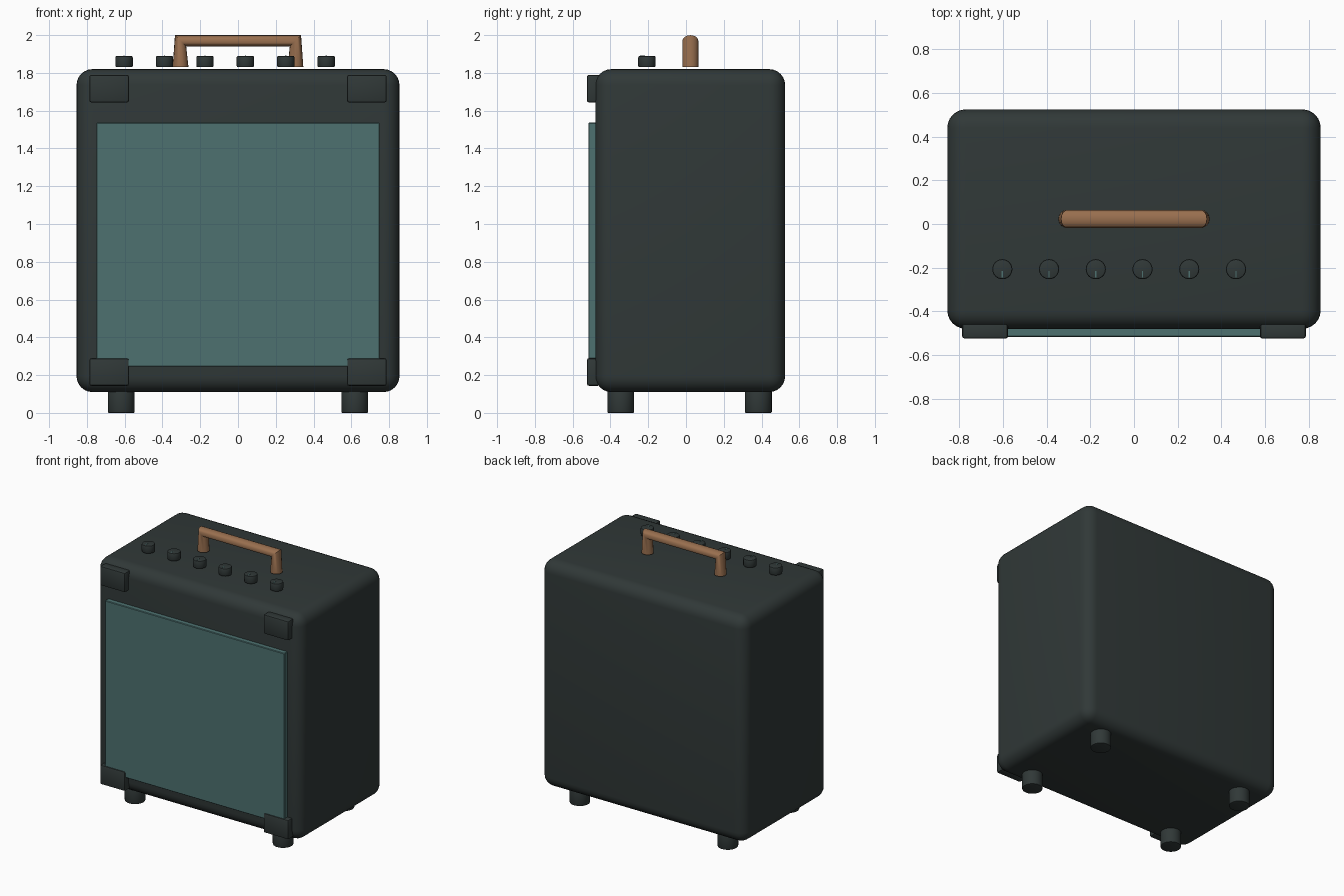
import bpy
import math

cube = bpy.data.objects.get("Cube")
if cube:
    bpy.data.objects.remove(cube, do_unlink=True)


def material(name, rgb):
    m = bpy.data.materials.new(name)
    m.use_nodes = True
    m.diffuse_color = (*rgb, 1)
    m.node_tree.nodes["Principled BSDF"].inputs["Base Color"].default_value = (*rgb, 1)
    return m


DARK = material("dark_charcoal", (0.03, 0.04, 0.039))
TEAL = material("teal_cloth", (0.074, 0.165, 0.162))
TAN = material("tan_leather", (0.32, 0.16, 0.078))


def finish(ob, name, mat, bevel=0, segments=2):
    ob.name = name
    ob.data.materials.append(mat)
    if bevel:
        mod = ob.modifiers.new("Bevel", "BEVEL")
        mod.width = bevel
        mod.segments = segments
        mod.limit_method = "ANGLE"
        mod.angle_limit = math.radians(40)
        bpy.ops.object.modifier_apply(modifier=mod.name)
    bpy.ops.object.shade_smooth_by_angle(angle=math.radians(35))
    return ob


def box(name, x, y, z, mat, bevel=0, segments=2):
    """Box from its (low, high) extent on each axis."""
    spans = (x, y, z)
    bpy.ops.mesh.primitive_cube_add(size=1, location=[(a + b) / 2 for a, b in spans])
    ob = bpy.context.object
    ob.scale = [b - a for a, b in spans]
    bpy.ops.object.transform_apply(location=False, rotation=False, scale=True)
    return finish(ob, name, mat, bevel, segments)


def cylinder(name, x, y, z, radius, mat, bevel):
    bpy.ops.mesh.primitive_cylinder_add(
        vertices=32, radius=radius, depth=z[1] - z[0], location=(x, y, sum(z) / 2))
    return finish(bpy.context.object, name, mat, bevel)


# Cabinet and speaker cloth
box("cabinet", (-0.855, 0.855), (-0.48, 0.525), (0.11, 1.82), DARK, 0.085, 6)
box("speaker_cloth", (-0.75, 0.75), (-0.517, -0.46), (0.245, 1.537), TEAL, 0.004, 1)

# Corner guards and feet, mirrored left and right
for side, sx in (("left", 1), ("right", -1)):
    x = sorted((sx * 0.577, sx * 0.787))
    for level, z in (("lower", (0.143, 0.29)), ("upper", (1.643, 1.79))):
        box(f"{level}_{side}_corner_guard", x, (-0.525, -0.455), z, DARK, 0.012)
    for end, y in (("front", -0.345), ("back", 0.383)):
        cylinder(f"{end}_{side}_foot", sx * 0.618, y, (0, 0.13), 0.071, DARK, 0.006)

# Row of control knobs with pointer marks
for i in range(6):
    x = -0.603 + i * 0.214
    cylinder(f"knob_{i + 1}", x, -0.207, (1.83, 1.89), 0.046, DARK, 0.008)
    box(f"knob_pointer_{i + 1}", (x - 0.003, x + 0.003), (-0.244, -0.216),
        (1.886, 1.8915), TEAL)

# Carry handle: a round strap swept along a square arch
curve = bpy.data.curves.new("handle_path", "CURVE")
curve.dimensions = "3D"
curve.bevel_depth = 0.042
curve.bevel_resolution = 6
curve.use_fill_caps = True
path = curve.splines.new("POLY")
path.points.add(3)
for point, (x, z) in zip(path.points, ((-0.304, 1.83), (-0.304, 1.97), (0.304, 1.97), (0.304, 1.83))):
    point.co = (x, 0.023, z, 1)
handle = bpy.data.objects.new("handle", curve)
bpy.context.collection.objects.link(handle)
bpy.ops.object.select_all(action="DESELECT")
handle.select_set(True)
bpy.context.view_layer.objects.active = handle
bpy.ops.object.convert(target="MESH")
finish(bpy.context.object, "handle", TAN)
